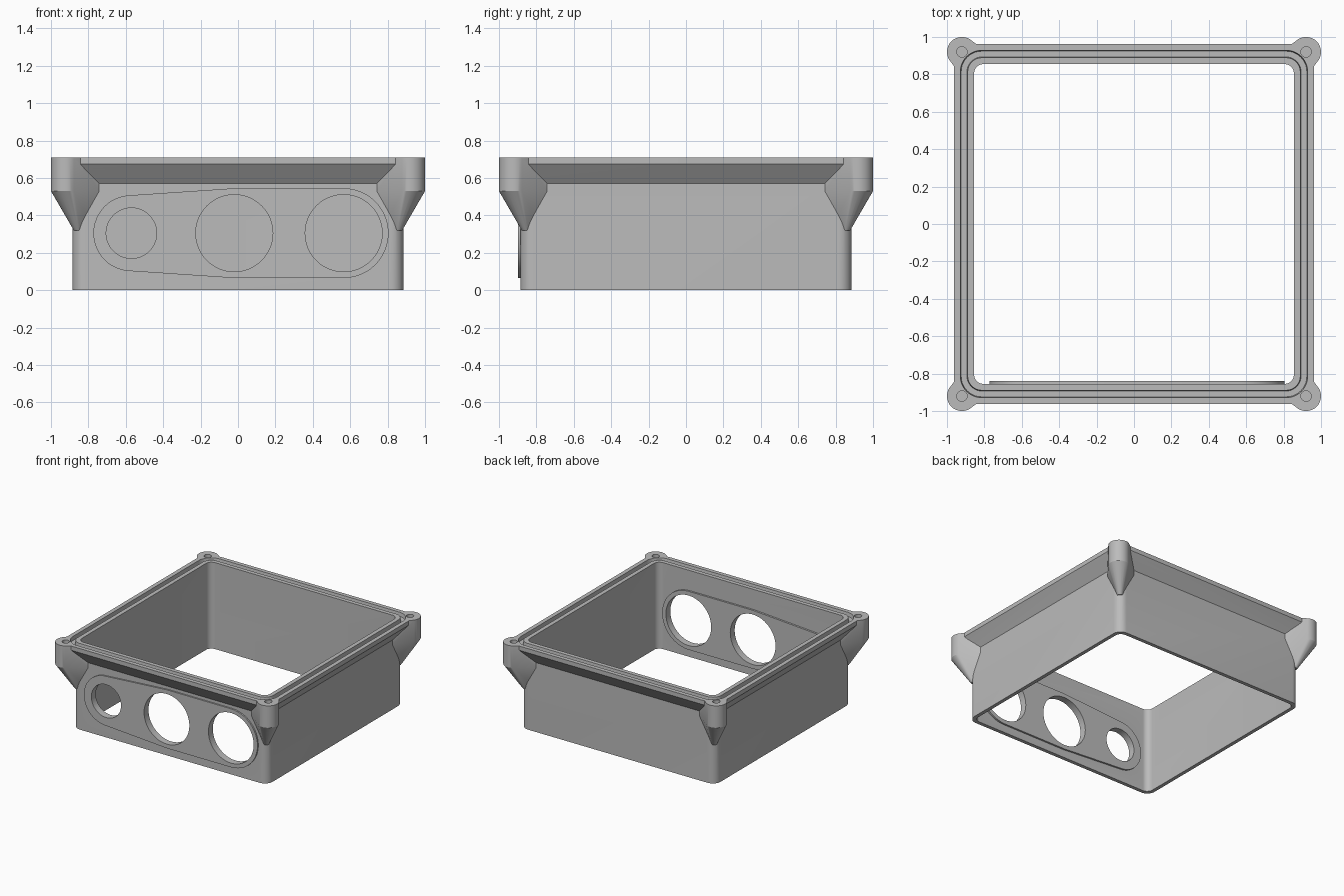
import bpy, bmesh, math
from mathutils import Vector

old = bpy.data.objects.get("Cube")
if old:
    bpy.data.objects.remove(old, do_unlink=True)

grey = bpy.data.materials.new("grey plastic")
grey.use_nodes = True
colour = (0.5, 0.5, 0.5, 1)
grey.diffuse_color = colour
grey.node_tree.nodes["Principled BSDF"].inputs["Base Color"].default_value = colour


def finish(name, bm):
    bmesh.ops.recalc_face_normals(bm, faces=bm.faces)
    mesh = bpy.data.meshes.new(name)
    bm.to_mesh(mesh)
    bm.free()
    mesh.materials.append(grey)
    obj = bpy.data.objects.new(name, mesh)
    bpy.context.collection.objects.link(obj)
    return obj


def arc(cx, cy, r, start, end, n):
    angles = [math.radians(start + (end - start) * i / n) for i in range(n + 1)]
    return [(cx + r * math.cos(a), cy + r * math.sin(a)) for a in angles]


def rounded_square(half, r, z):
    c = half - r
    pts = []
    for i, (sx, sy) in enumerate([(1, 1), (-1, 1), (-1, -1), (1, -1)]):
        pts += arc(sx * c, sy * c, r, 90 * i, 90 * i + 90, 10)
    return [Vector((x, y, z)) for x, y in pts]


def loft(name, loops, ring=False):
    """Skin a stack of loops, either capped or closed into a ring."""
    bm = bmesh.new()
    rows = [[bm.verts.new(p) for p in loop] for loop in loops]
    pairs = list(zip(rows, rows[1:]))
    if ring:
        pairs.append((rows[-1], rows[0]))
    else:
        bm.faces.new(rows[0])
        bm.faces.new(rows[-1])
    for a, b in pairs:
        for i in range(len(a)):
            j = (i + 1) % len(a)
            bm.faces.new((a[i], a[j], b[j], b[i]))
    return finish(name, bm)


def hull(name, points):
    """Convex solid around a set of points."""
    bm = bmesh.new()
    for p in points:
        bm.verts.new(p)
    res = bmesh.ops.convex_hull(bm, input=bm.verts)
    spare = [v for v in bm.verts if not v.link_faces]
    bmesh.ops.delete(bm, geom=spare, context='VERTS')
    bmesh.ops.dissolve_limit(bm, angle_limit=0.01, verts=bm.verts, edges=bm.edges)
    return finish(name, bm)


def port_points(x, r, y0, y1):
    return [(px, y, pz) for y in (y0, y1) for px, pz in arc(x, 0.305, r, 0, 352.5, 47)]


def combine(target, tool, operation):
    tool.hide_render = True
    mod = target.modifiers.new(tool.name, 'BOOLEAN')
    mod.operation = operation
    mod.solver = 'EXACT'
    mod.object = tool
    tools.append(tool)


tools = []

# Outer body with flared rim
shell = loft("enclosure_frame", [
    rounded_square(0.885, 0.07, 0), rounded_square(0.885, 0.07, 0.57),
    rounded_square(0.963, 0.14, 0.675), rounded_square(0.963, 0.14, 0.71)])

# Corner screw lugs with tapering undersides
plan = arc(0.92, 0.92, 0.08, -52, 142, 20) + [(0.70, 0.853), (0.70, 0.70), (0.853, 0.70)]
tip = [(0.858 + 0.25 * (x - 0.92), 0.858 + 0.25 * (y - 0.92)) for x, y in plan]
corners = [(sx, sy) for sx in (1, -1) for sy in (1, -1)]
for sx, sy in corners:
    pts = [(sx * x, sy * y, z) for loop, z in ((plan, 0.71), (plan, 0.53), (tip, 0.32))
           for x, y in loop]
    combine(shell, hull("screw_lug", pts), 'UNION')

# Open middle
combine(shell, loft("cavity_cutter", [
    rounded_square(0.855, 0.05, -0.1), rounded_square(0.855, 0.05, 0.9)]), 'DIFFERENCE')

# Gasket groove around the rim
combine(shell, loft("groove_cutter", [
    rounded_square(0.93, 0.115, 0.72), rounded_square(0.924, 0.11, 0.68),
    rounded_square(0.893, 0.08, 0.68), rounded_square(0.888, 0.075, 0.72)], ring=True),
    'DIFFERENCE')

# Blind screw holes
for sx, sy in corners:
    pts = [(x, y, z) for z in (0.56, 0.8)
           for x, y in arc(sx * 0.92, sy * 0.92, 0.028, 0, 345, 23)]
    combine(shell, hull("screw_hole_cutter", pts), 'DIFFERENCE')

# Raised plate and its three round ports
ports = [(-0.57, 0.203, 0.135), (-0.02, 0.24, 0.206), (0.565, 0.24, 0.206)]
plate = [p for x, r, _ in ports for p in port_points(x, r, -0.897, -0.84)]
combine(shell, hull("port_plate", plate), 'UNION')
for x, _, r in ports:
    combine(shell, hull("port_cutter", port_points(x, r, -1.1, -0.7)), 'DIFFERENCE')

# Bake the cuts and discard the helpers
graph = bpy.context.evaluated_depsgraph_get()
baked = bpy.data.meshes.new_from_object(shell.evaluated_get(graph))
shell.modifiers.clear()
shell.data = baked
for tool in tools:
    bpy.data.objects.remove(tool, do_unlink=True)
baked.materials.clear()
baked.materials.append(grey)
for poly in baked.polygons:
    poly.material_index = 0

bpy.ops.object.select_all(action='DESELECT')
shell.select_set(True)
bpy.context.view_layer.objects.active = shell
bpy.ops.object.shade_smooth_by_angle(angle=math.radians(25))
